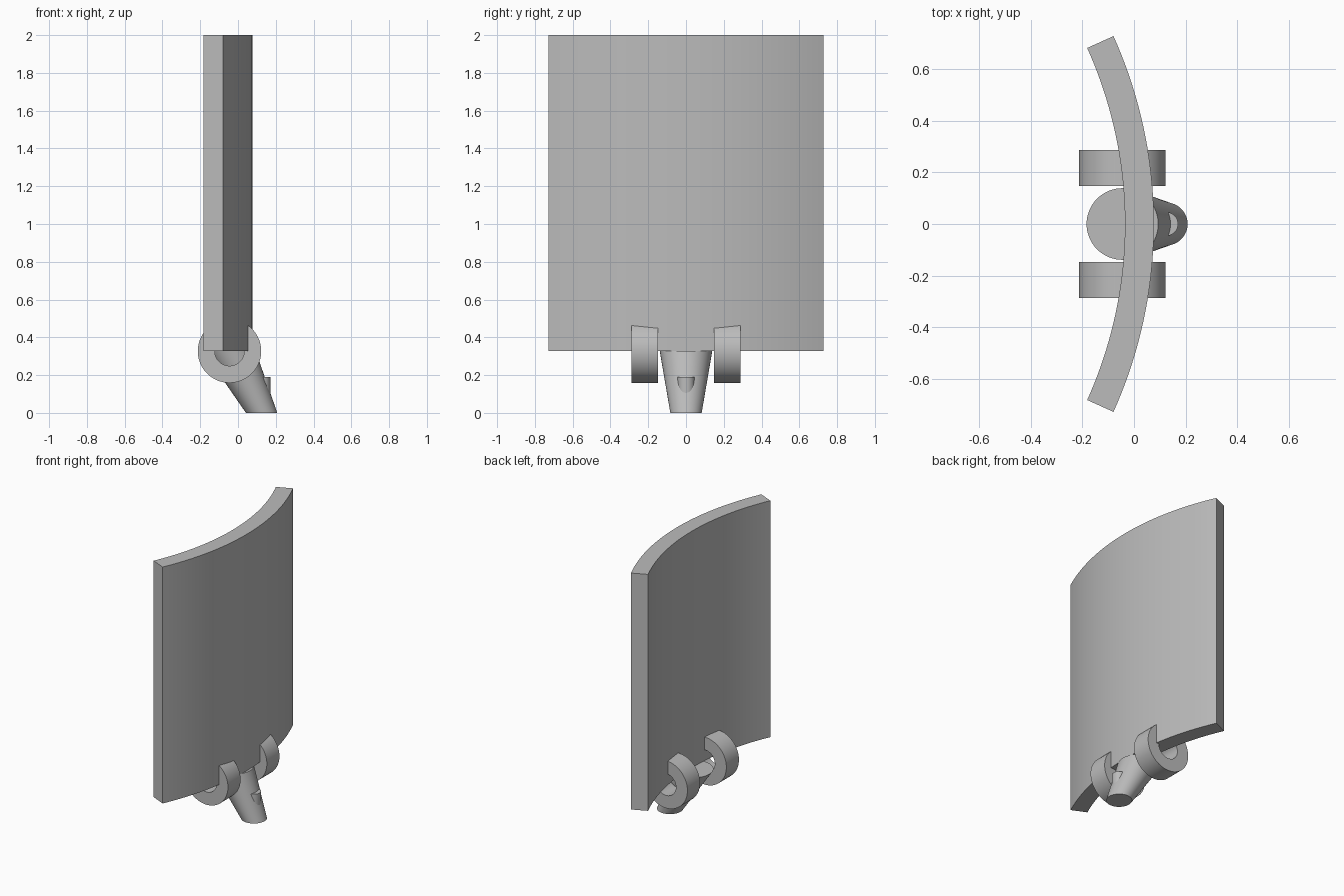
import bpy, bmesh
from math import sin, cos, radians, tau

cube = bpy.data.objects.get("Cube")
if cube:
    bpy.data.objects.remove(cube)

grey = bpy.data.materials.new("plain grey")
grey.use_nodes = True
colour = (0.5, 0.5, 0.5, 1)
grey.diffuse_color = colour
grey.node_tree.nodes["Principled BSDF"].inputs["Base Color"].default_value = colour

PIVOT_X, PIVOT_Z = -0.045, 0.327


def finish(name, bm):
    bmesh.ops.recalc_face_normals(bm, faces=bm.faces)
    mesh = bpy.data.meshes.new(name)
    bm.to_mesh(mesh)
    bm.free()
    mesh.materials.append(grey)
    obj = bpy.data.objects.new(name, mesh)
    bpy.context.collection.objects.link(obj)
    bpy.ops.object.select_all(action="DESELECT")
    obj.select_set(True)
    bpy.context.view_layer.objects.active = obj
    bpy.ops.object.shade_smooth_by_angle(angle=radians(30))
    return obj


def loft(name, loops, closed=False):
    """Join matching point loops; cap the ends, or close them into a ring."""
    bm = bmesh.new()
    rows = [[bm.verts.new(p) for p in loop] for loop in loops]
    n = len(rows[0])
    pairs = list(zip(rows, rows[1:])) + ([(rows[-1], rows[0])] if closed else [])
    for a, b in pairs:
        for i in range(n):
            j = (i + 1) % n
            bm.faces.new((a[i], a[j], b[j], b[i]))
    if not closed:
        bm.faces.new(rows[0])
        bm.faces.new(rows[-1])
    return finish(name, bm)


def disc(x, z, r, n=64):
    return [(x + r * cos(tau * i / n), r * sin(tau * i / n), z) for i in range(n)]


# Curved upright panel: rectangular section swept along an arc
OUTER, INNER, HALF, STEPS = 1.775, 1.663, radians(24.25), 40
centre_x = 0.077 - OUTER
sections = []
for s in range(STEPS + 1):
    a = HALF * (2 * s / STEPS - 1)
    sections.append([(centre_x + r * cos(a), r * sin(a), z)
                     for r, z in ((INNER, PIVOT_Z), (OUTER, PIVOT_Z), (OUTER, 2), (INNER, 2))])
loft("curved_panel", sections)

# Pair of hinge rings with open bores
for name, side in (("left_hinge_ring", 1), ("right_hinge_ring", -1)):
    sections = []
    for i in range(64):
        a = tau * i / 64
        sections.append([(PIVOT_X + r * cos(a), side * y, PIVOT_Z + r * sin(a))
                         for r, y in ((0.078, 0.147), (0.168, 0.147), (0.168, 0.288), (0.078, 0.288))])
    loft(name, sections, closed=True)

# Slanted tapering foot with a small upright peg
loft("slanted_foot", [disc(0.125, 0, 0.083), disc(PIVOT_X, PIVOT_Z, 0.139)])
loft("foot_peg", [disc(0.125, 0.01, 0.046), disc(0.125, 0.19, 0.046)])
